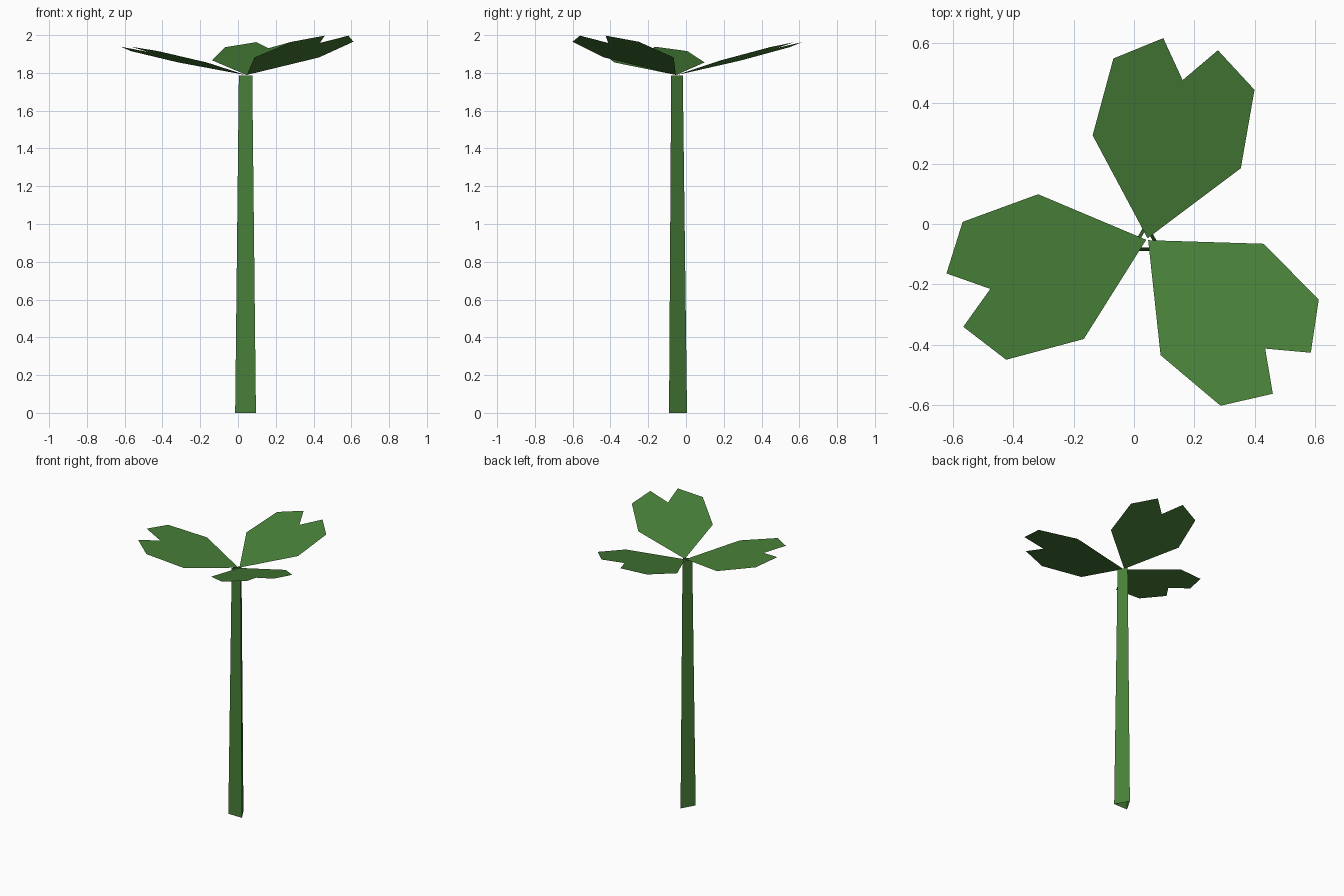
import bpy
from math import radians, sin, cos
from mathutils import Matrix, Vector

if "Cube" in bpy.data.objects:
    bpy.data.objects.remove(bpy.data.objects["Cube"])

green = bpy.data.materials.new("leaf_green")
green.diffuse_color = (0.065, 0.215, 0.040, 1)
green.use_nodes = True
green.node_tree.nodes["Principled BSDF"].inputs["Base Color"].default_value = green.diffuse_color


def add_mesh(name, verts, faces):
    me = bpy.data.meshes.new(name)
    me.from_pydata(verts, [], faces)
    me.materials.append(green)
    ob = bpy.data.objects.new(name, me)
    bpy.context.collection.objects.link(ob)
    return ob


# Stem: open, tapered three-sided tube with one corner facing back
def ring(radius, z):
    return [(0.04 + radius * cos(radians(a)), -0.058 + radius * sin(radians(a)), z)
            for a in (90, 210, 330)]


add_mesh("stem", ring(0.0635, 0) + ring(0.041, 1.787),
         [(i, (i + 1) % 3, (i + 1) % 3 + 3, i + 3) for i in range(3)])

# Leaves: flat notched heart, half outline mirrored, each tilted upward
half = [(0.307, 0.251), (0.579, 0.239), (0.684, 0.0925)]
outline = ([(0.004, 0)] + [(u, -v) for u, v in half] + [(0.558, 0)] + half[::-1])
for name, turn, tilt in (("back_leaf", 77.5, 14.8),
                         ("left_leaf", 197.5, 12.7),
                         ("right_leaf", 317.2, 17.8)):
    m = (Matrix.Translation((0.044, -0.051, 1.788))
         @ Matrix.Rotation(radians(turn), 4, 'Z')
         @ Matrix.Rotation(radians(-tilt), 4, 'Y'))
    verts = [m @ Vector((u, v, 0)) for u, v in outline]
    # two halves meeting along the midrib
    add_mesh(name, verts, [(0, 1, 2, 3, 4), (0, 4, 5, 6, 7)])
